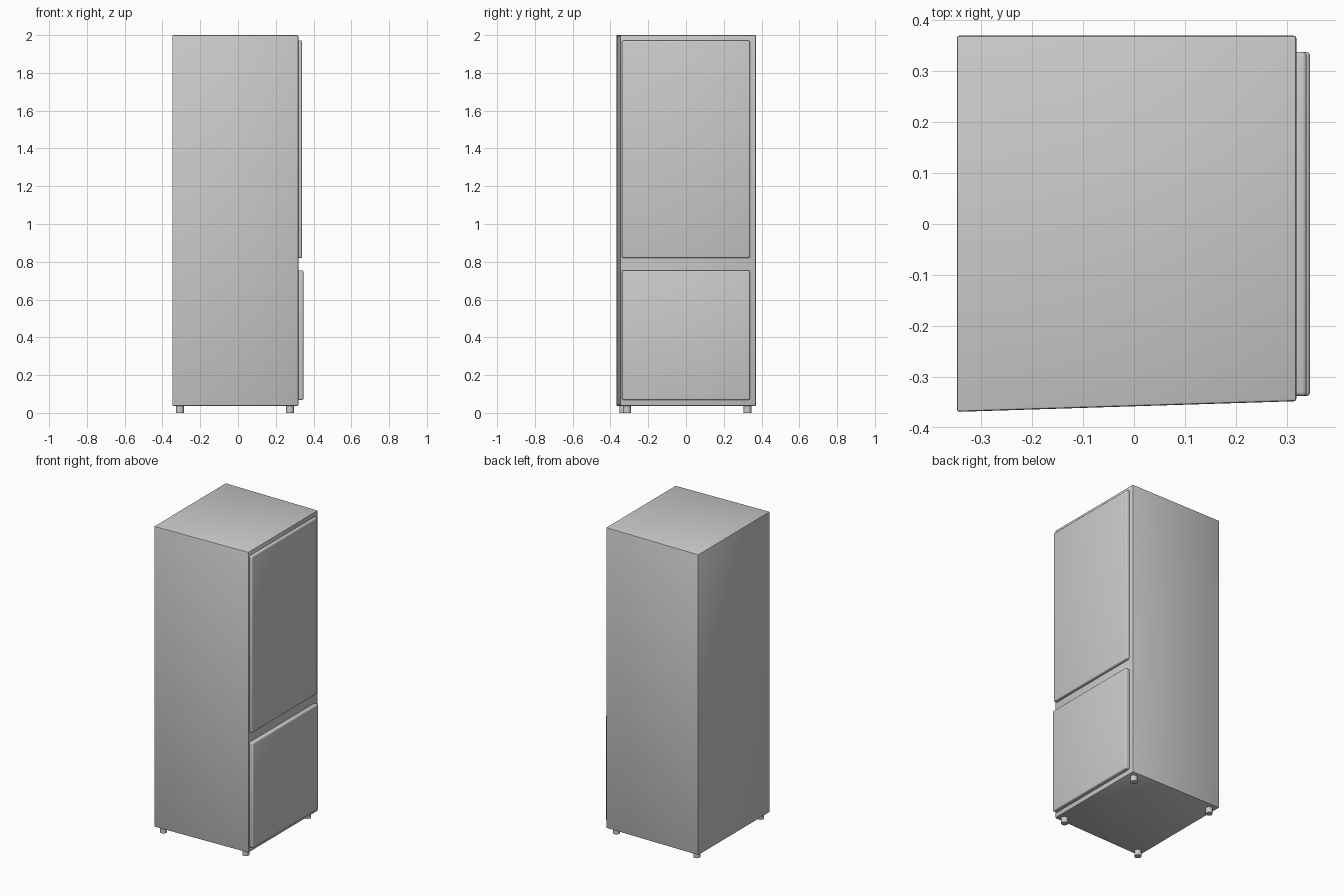
import bpy, bmesh

if "Cube" in bpy.data.objects:
    bpy.data.objects.remove(bpy.data.objects["Cube"])


def prism(name, outline, z0, z1, bevel, segments):
    # Closed slab from a plan outline with softened edges
    bm = bmesh.new()
    face = bm.faces.new([bm.verts.new((x, y, z0)) for x, y in outline])
    top = bmesh.ops.extrude_face_region(bm, geom=[face])["geom"]
    for v in top:
        if isinstance(v, bmesh.types.BMVert):
            v.co.z = z1
    bmesh.ops.recalc_face_normals(bm, faces=bm.faces)
    bmesh.ops.bevel(bm, geom=bm.edges[:], offset=bevel, segments=segments,
                    profile=0.5, affect='EDGES')
    mesh = bpy.data.meshes.new(name)
    bm.to_mesh(mesh)
    bm.free()
    obj = bpy.data.objects.new(name, mesh)
    bpy.context.collection.objects.link(obj)
    smooth(obj)
    return obj


def smooth(obj):
    bpy.ops.object.select_all(action='DESELECT')
    obj.select_set(True)
    bpy.context.view_layer.objects.active = obj
    bpy.ops.object.shade_smooth_by_angle()


def rect(x0, x1, y0, y1):
    return [(x0, y0), (x1, y0), (x1, y1), (x0, y1)]


# Cabinet, with one slightly slanted side
prism("cabinet", [(-0.348, -0.369), (0.319, -0.348), (0.319, 0.37), (-0.348, 0.37)],
      0.037, 2.0, 0.005, 2)

# Doors, slightly embedded in the cabinet front
prism("upper_door", rect(0.305, 0.339, -0.338, 0.338), 0.82, 1.972, 0.008, 3)
prism("lower_door", rect(0.305, 0.346, -0.338, 0.338), 0.068, 0.755, 0.008, 3)

# Feet
for name, x, y in [("back_foot_left", -0.307, -0.331), ("front_foot_left", 0.275, -0.312),
                   ("back_foot_right", -0.307, 0.326), ("front_foot_right", 0.275, 0.326)]:
    bpy.ops.mesh.primitive_cylinder_add(vertices=24, radius=0.021, depth=0.042,
                                        location=(x, y, 0.021))
    bpy.context.object.name = name
    smooth(bpy.context.object)
